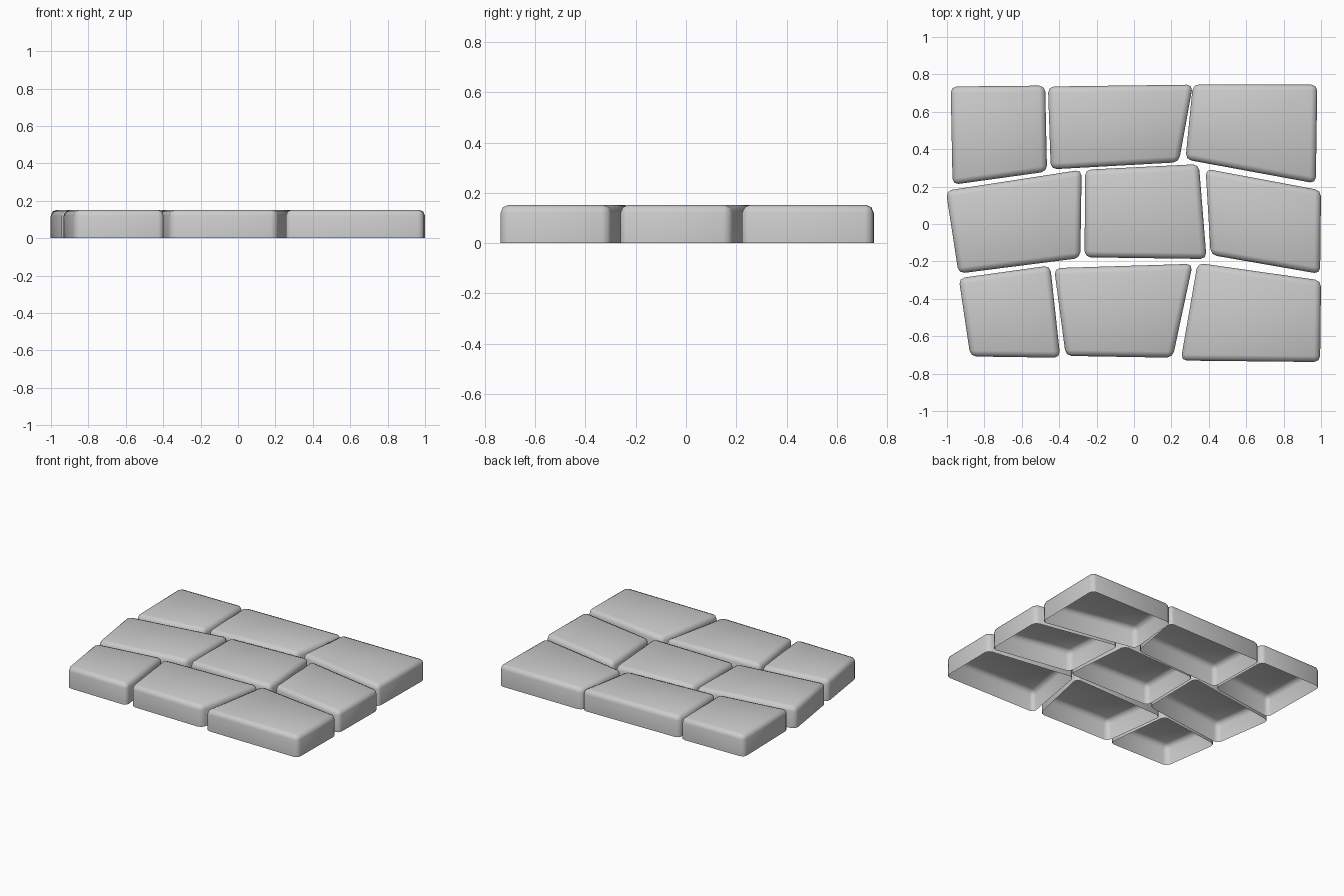
import bpy, bmesh

if "Cube" in bpy.data.objects:
    bpy.data.objects.remove(bpy.data.objects["Cube"])

# Plan corners of each stone: top-left, top-right, bottom-right, bottom-left
STONES = [
    # back row
    [(-.98, .735), (-.475, .74), (-.465, .28), (-.97, .21)],
    [(-.46, .735), (.315, .745), (.24, .33), (-.445, .292)],
    [(.315, .747), (.98, .745), (.972, .217), (.275, .345)],
    # middle row
    [(-1.006, .178), (-.28, .29), (-.287, -.182), (-.938, -.265)],
    [(-.262, .29), (.347, .32), (.388, -.187), (-.264, -.178)],
    [(.383, .295), (1.0, .18), (.995, -.267), (.41, -.165)],
    # front row
    [(-.937, -.29), (-.448, -.222), (-.394, -.715), (-.875, -.708)],
    [(-.427, -.236), (.314, -.213), (.207, -.715), (-.365, -.705)],
    [(.34, -.208), (1.0, -.302), (.995, -.738), (.25, -.73)],
]
HEIGHT = 0.152
BEVEL = 0.032


def paving_stone(name, plan):
    """Open-bottomed shell with softened upright and top edges."""
    bm = bmesh.new()
    low = [bm.verts.new((x, y, 0)) for x, y in plan]
    high = [bm.verts.new((x, y, HEIGHT)) for x, y in plan]
    bottom = bm.faces.new(low)
    bm.faces.new(high[::-1])
    for i in range(4):
        j = (i + 1) % 4
        bm.faces.new((low[j], low[i], high[i], high[j]))
    bmesh.ops.recalc_face_normals(bm, faces=bm.faces)
    edges = [e for e in bm.edges if max(v.co.z for v in e.verts) > 0.01]
    bmesh.ops.bevel(bm, geom=edges, offset=BEVEL, offset_type='OFFSET',
                    segments=2, profile=0.5, affect='EDGES')
    # remove the underside
    under = [f for f in bm.faces if all(v.co.z < 1e-4 for v in f.verts)]
    bmesh.ops.delete(bm, geom=under, context='FACES')
    for f in bm.faces:
        f.smooth = True
    mesh = bpy.data.meshes.new(name)
    bm.to_mesh(mesh)
    bm.free()
    obj = bpy.data.objects.new(name, mesh)
    bpy.context.collection.objects.link(obj)


for row, label in enumerate(("back", "middle", "front")):
    for col, side in enumerate(("left", "centre", "right")):
        paving_stone(f"{label}_{side}_stone", STONES[row * 3 + col])
